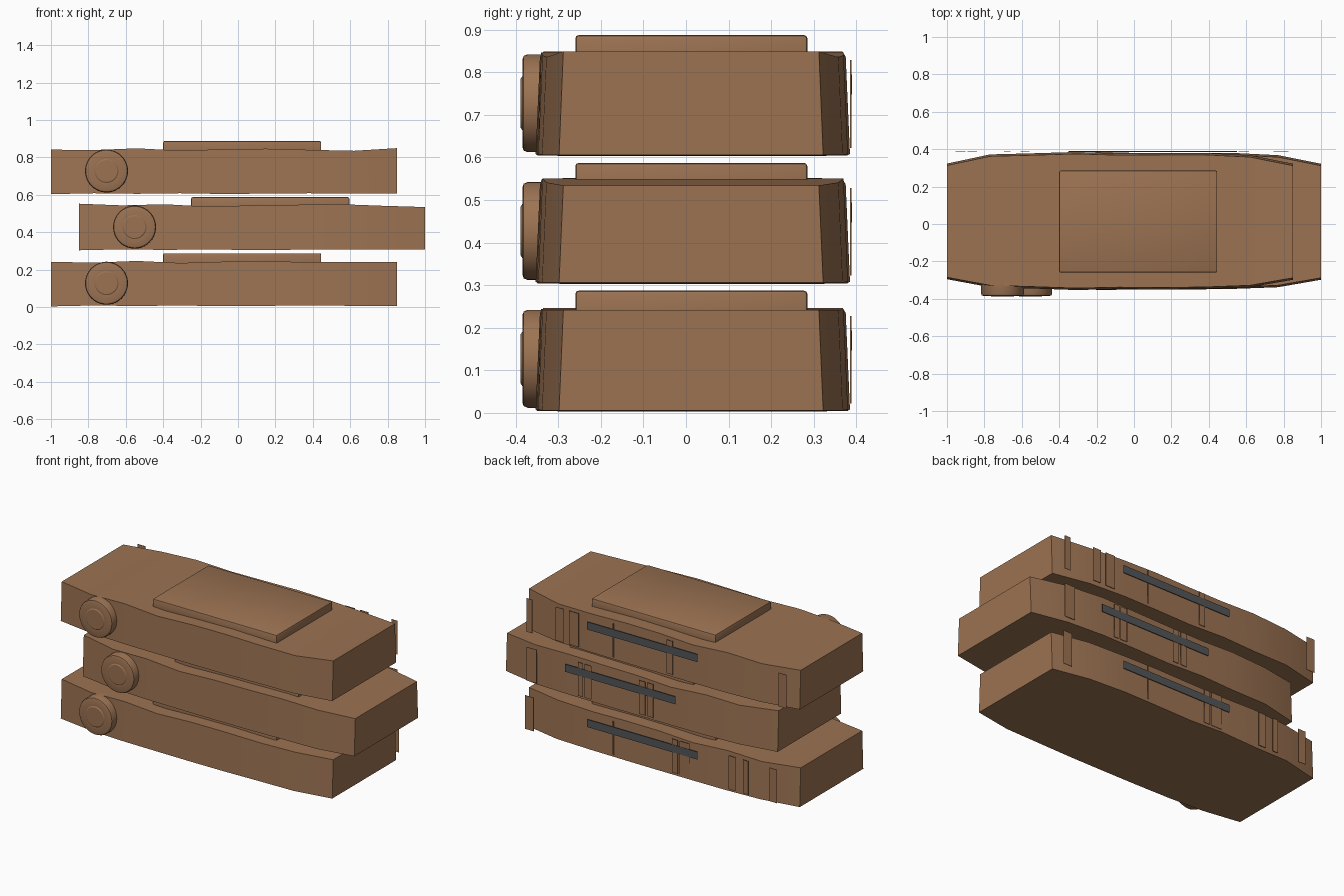
import bpy, bmesh, math

if "Cube" in bpy.data.objects:
    bpy.data.objects.remove(bpy.data.objects["Cube"])


def material(name, rgb):
    m = bpy.data.materials.new(name)
    m.diffuse_color = (*rgb, 1)
    m.use_nodes = True
    m.node_tree.nodes["Principled BSDF"].inputs["Base Color"].default_value = m.diffuse_color
    return m


BROWN = material("clay_brown", (0.33, 0.17, 0.085))
GREY = material("slate_grey", (0.085, 0.09, 0.095))


def finish(bm, name, mat, smooth=True):
    bmesh.ops.recalc_face_normals(bm, faces=bm.faces)
    me = bpy.data.meshes.new(name)
    bm.to_mesh(me)
    bm.free()
    ob = bpy.data.objects.new(name, me)
    bpy.context.collection.objects.link(ob)
    me.materials.append(mat)
    if smooth:
        bpy.ops.object.select_all(action='DESELECT')
        ob.select_set(True)
        bpy.context.view_layer.objects.active = ob
        bpy.ops.object.shade_smooth_by_angle(angle=math.radians(30))
    return ob


def box(name, lo, hi, mat, bevel=0.0):
    bm = bmesh.new()
    bmesh.ops.create_cube(bm, size=1)
    for v in bm.verts:
        v.co = [(a + b) / 2 + c * (b - a) for a, b, c in zip(lo, hi, v.co)]
    if bevel:
        bmesh.ops.bevel(bm, geom=bm.edges[:], offset=bevel, segments=2,
                        profile=0.5, affect='EDGES')
    return finish(bm, name, mat, bevel > 0)


# Slab plan: distance from the left end, front y and back y
PLAN = [(0, -0.295, 0.323), (0.23, -0.338, 0.372), (0.46, -0.345, 0.378),
        (0.69, -0.353, 0.385), (0.92, -0.348, 0.378), (1.15, -0.350, 0.380),
        (1.38, -0.347, 0.380), (1.62, -0.338, 0.368), (1.85, -0.298, 0.322)]
# Uneven top height of each slab at the same stations
TOPS = [[0.241, 0.237, 0.246, 0.235, 0.242, 0.244, 0.240, 0.241, 0.241],
        [0.252, 0.243, 0.249, 0.236, 0.243, 0.246, 0.250, 0.241, 0.234],
        [0.241, 0.239, 0.248, 0.236, 0.243, 0.246, 0.240, 0.235, 0.249]]
BOTTOM = [0.003, 0.008, 0.005, 0.008, 0.004, 0.006, 0.008, 0.006, 0.006]


def slab(name, x0, z0, tops):
    bm = bmesh.new()
    rings = []
    for (d, yf, yb), t, b in zip(PLAN, tops, BOTTOM):
        pts = [(yf, b), (yb, b), (yb - 0.01, t), (yf + 0.01, t)]
        rings.append([bm.verts.new((x0 + d, y, z0 + z)) for y, z in pts])
    for a, c in zip(rings, rings[1:]):
        for i in range(4):
            j = (i + 1) % 4
            bm.faces.new((a[i], a[j], c[j], c[i]))
    bm.faces.new(rings[0])
    bm.faces.new(rings[-1])
    finish(bm, name, BROWN)


def knob(name, x, z):
    # Round knob turned about the front-back axis, with a shallow raised centre
    profile = [(0.115, -0.29), (0.115, -0.372), (0.111, -0.381), (0.103, -0.384),
               (0.064, -0.384), (0.058, -0.388)]
    n = 40
    bm = bmesh.new()
    rings = [[bm.verts.new((x + r * math.cos(2 * math.pi * k / n), y,
                            z + r * math.sin(2 * math.pi * k / n)))
              for k in range(n)] for r, y in profile]
    for a, c in zip(rings, rings[1:]):
        for k in range(n):
            j = (k + 1) % n
            bm.faces.new((a[k], a[j], c[j], c[k]))
    bm.faces.new(rings[0])
    bm.faces.new(rings[-1])
    finish(bm, name, BROWN)


# Thin upright back plates of each slab: x start and x end
PLATES = [[(0.765, 0.825), (0.222, 0.227), (-0.215, -0.175), (-0.295, -0.225),
           (-0.608, -0.56), (-0.695, -0.66), (-0.89, -0.84)],
          [(0.745, 0.815), (0.43, 0.465), (0.38, 0.42), (0.372, 0.377),
           (0.007, 0.048), (-0.048, -0.007)],
          [(0.775, 0.815), (0.56, 0.615), (0.46, 0.525), (0.222, 0.227),
           (-0.18, -0.138), (-0.955, -0.9)]]

for i, label in enumerate(("bottom", "middle", "top")):
    shift = 0.15 if i == 1 else 0.0
    z0 = 0.3 * i
    slab(label + "_slab", -1 + shift, z0, TOPS[i])
    box(label + "_lid_panel", (-0.4 + shift, -0.26, z0 + 0.2),
        (0.445 + shift, 0.285, z0 + 0.287), BROWN, 0.008)
    knob(label + "_knob", -0.703 + shift, z0 + 0.127)
    box(label + "_back_strip", (-0.35 + shift, 0.386, z0 + 0.147),
        (0.40 + shift, 0.390, z0 + 0.194), GREY)
    for k, (a, b) in enumerate(PLATES[i]):
        box(f"{label}_back_plate_{k + 1}", (a, 0.385, z0 + 0.022),
            (b, 0.388, z0 + 0.228), BROWN)
